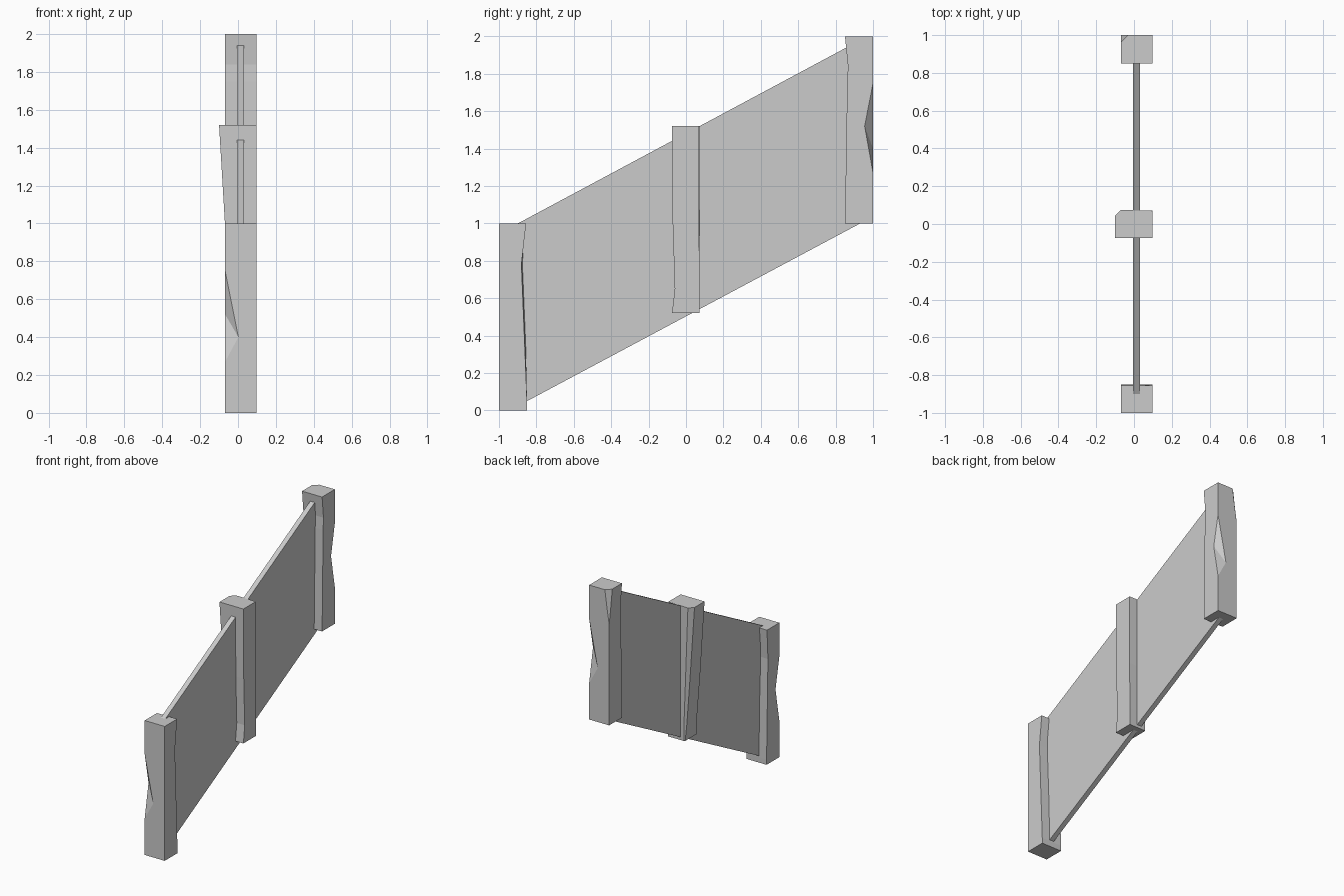
import bpy, bmesh

if "Cube" in bpy.data.objects:
    bpy.data.objects.remove(bpy.data.objects["Cube"])


def make_object(name, bm):
    bmesh.ops.recalc_face_normals(bm, faces=bm.faces)
    mesh = bpy.data.meshes.new(name)
    bm.to_mesh(mesh)
    bm.free()
    ob = bpy.data.objects.new(name, mesh)
    bpy.context.collection.objects.link(ob)
    return ob


def post(name, rings):
    """Stack rings (z, left x, front y, back y at left, back y at right, back-left chamfer)."""
    bm = bmesh.new()
    loops = []
    for z, x0, y0, yl, yr, c in rings:
        pts = [(x0, y0), (0.097, y0), (0.097, yr), (x0 + c, yl), (x0, yl - c)]
        loops.append([bm.verts.new((x, y, z)) for x, y in pts])
    for a, b in zip(loops, loops[1:]):
        for i in range(5):
            j = (i + 1) % 5
            bm.faces.new((a[i], a[j], b[j], b[i]))
    bm.faces.new(loops[0][::-1])
    bm.faces.new(loops[-1])
    bmesh.ops.remove_doubles(bm, verts=bm.verts, dist=0.0005)
    return make_object(name, bm)


def chip(ob, x, y, base, side):
    """Cut a pointed notch out of one vertical corner edge."""
    pts = [(x, y, base + 0.27), (x, y, base + 0.75),
           (x - side * 0.07, y, base + 0.40),
           (x, y - side * 0.045, base + 0.52),
           (x + side * 0.1, y + side * 0.1, base + 0.5)]
    bm = bmesh.new()
    for p in pts:
        bm.verts.new(p)
    bmesh.ops.convex_hull(bm, input=bm.verts)
    cutter = make_object(ob.name + "_cutter", bm)
    cutter.hide_render = True
    cutter.hide_viewport = True
    mod = ob.modifiers.new("chip", "BOOLEAN")
    mod.operation = "DIFFERENCE"
    mod.solver = "EXACT"
    mod.object = cutter


# Three weathered posts stepping up the slope
L = -0.068
front = post("front_post", [
    (0.0, L, -1, -0.85, -0.85, 0), (0.04, L, -1, -0.85, -0.85, 0),
    (0.78, L, -1, -0.866, -0.88, 0), (1.0, L, -1, -0.855, -0.855, 0)])
chip(front, L, -1, 0, -1)

post("middle_post", [
    (0.52, -0.04, -0.075, 0.072, 0.072, 0.005), (0.65, -0.048, -0.06, 0.072, 0.072, 0.014),
    (1.0, -0.069, -0.071, 0.072, 0.07, 0.022), (1.52, -0.1, -0.075, 0.075, 0.07, 0.032)])

back = post("back_post", [
    (1.0, L, 0.85, 1, 1, 0), (1.75, L, 0.862, 1, 1, 0),
    (1.84, L, 0.866, 1, 1, 0.014), (2.0, L, 0.85, 1, 1, 0.036)])
chip(back, 0.097, 1, 1, 1)

# Sloping panel running through the posts
bm = bmesh.new()
profile = [(-0.94, -0.007), (0.95, 1.01), (0.95, 1.99), (-0.94, 0.978)]
face = bm.faces.new([bm.verts.new((-0.005, y, z)) for y, z in profile])
out = bmesh.ops.extrude_face_region(bm, geom=[face])
verts = [v for v in out["geom"] if isinstance(v, bmesh.types.BMVert)]
bmesh.ops.translate(bm, verts=verts, vec=(0.037, 0, 0))
# keep the low end inside the front post
for v in bm.verts:
    v.co.z = max(v.co.z, 0.002)
make_object("panel", bm)
